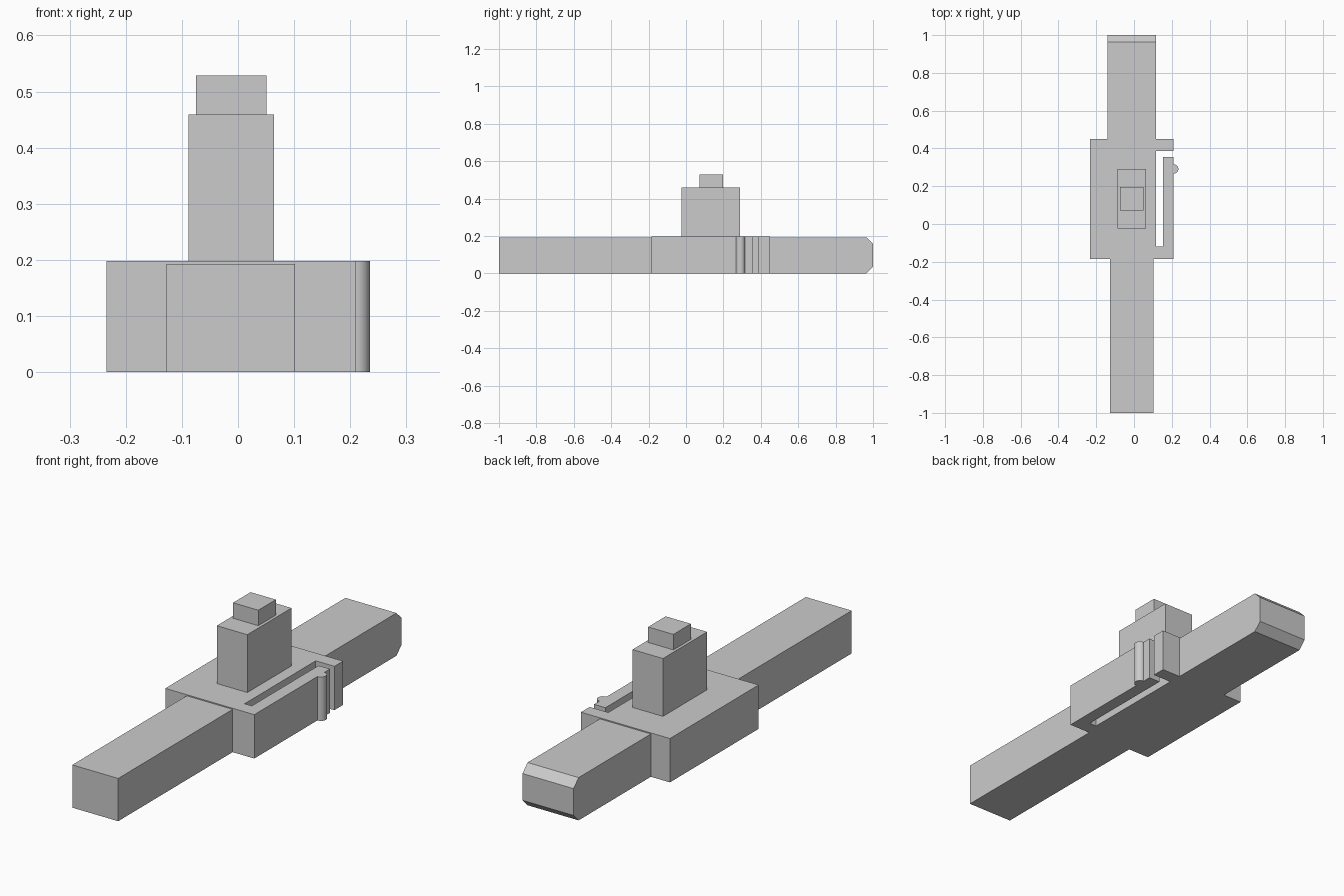
import bpy, bmesh, math
from mathutils import Vector

cube = bpy.data.objects.get("Cube")
if cube:
    bpy.data.objects.remove(cube, do_unlink=True)

grey = bpy.data.materials.new("plain grey")
grey.use_nodes = True
colour = (0.6, 0.6, 0.6, 1)
grey.diffuse_color = colour
grey.node_tree.nodes["Principled BSDF"].inputs["Base Color"].default_value = colour


def prism(name, outline, direction):
    """Extrude a closed outline of 3D points along a direction."""
    bm = bmesh.new()
    base = bm.faces.new([bm.verts.new(p) for p in outline])
    result = bmesh.ops.extrude_face_region(bm, geom=[base], use_keep_orig=True)
    moved = [g for g in result["geom"] if isinstance(g, bmesh.types.BMVert)]
    bmesh.ops.translate(bm, verts=moved, vec=Vector(direction))
    bmesh.ops.recalc_face_normals(bm, faces=bm.faces)
    mesh = bpy.data.meshes.new(name)
    bm.to_mesh(mesh)
    bm.free()
    mesh.materials.append(grey)
    obj = bpy.data.objects.new(name, mesh)
    bpy.context.collection.objects.link(obj)
    return obj


def block(name, x0, x1, y0, y1, z0, z1):
    corners = [(x0, y0, z0), (x1, y0, z0), (x1, y1, z0), (x0, y1, z0)]
    return prism(name, corners, (0, 0, z1 - z0))


body_top, bar_top = 0.198, 0.193
left, right, front, back = 0.21, -0.234, -0.184, 0.449
slot_in, slot_out, slot_front, slot_back, arm_end = 0.117, 0.153, -0.12, 0.387, 0.356

# Housing with a springy side arm separated by an L-shaped slot
plan = [(right, front), (left, front), (left, arm_end), (slot_out, arm_end),
        (slot_out, slot_front), (slot_in, slot_front), (slot_in, slot_back),
        (left, slot_back), (left, back), (right, back)]
prism("housing", [(x, y, 0) for x, y in plan], (0, 0, body_top))

# Rounded catch on the arm
radius, catch_y = 0.025, 0.291
arc = [(left + radius * math.sin(a), catch_y - radius * math.cos(a), 0)
       for a in (math.pi * i / 16 for i in range(17))]
catch = prism("arm_catch", arc, (0, 0, body_top))

# Front bar, and back bar with bevelled end
block("front_bar", -0.127, 0.102, -1, front, 0, bar_top)
bar_side, bar_width, cut = -0.139, 0.255, 0.036
side = [(back, 0), (1 - cut, 0), (1, cut), (1, bar_top - cut),
        (1 - cut, bar_top), (back, bar_top)]
prism("back_bar", [(bar_side, y, z) for y, z in side], (bar_width, 0, 0))

# Upright post and button
block("post", -0.088, 0.064, -0.025, 0.29, body_top, 0.459)
block("button", -0.075, 0.051, 0.072, 0.197, 0.459, 0.529)

# Smooth only the rounded catch
bpy.ops.object.select_all(action="DESELECT")
catch.select_set(True)
bpy.context.view_layer.objects.active = catch
bpy.ops.object.shade_smooth_by_angle(angle=math.radians(30))
